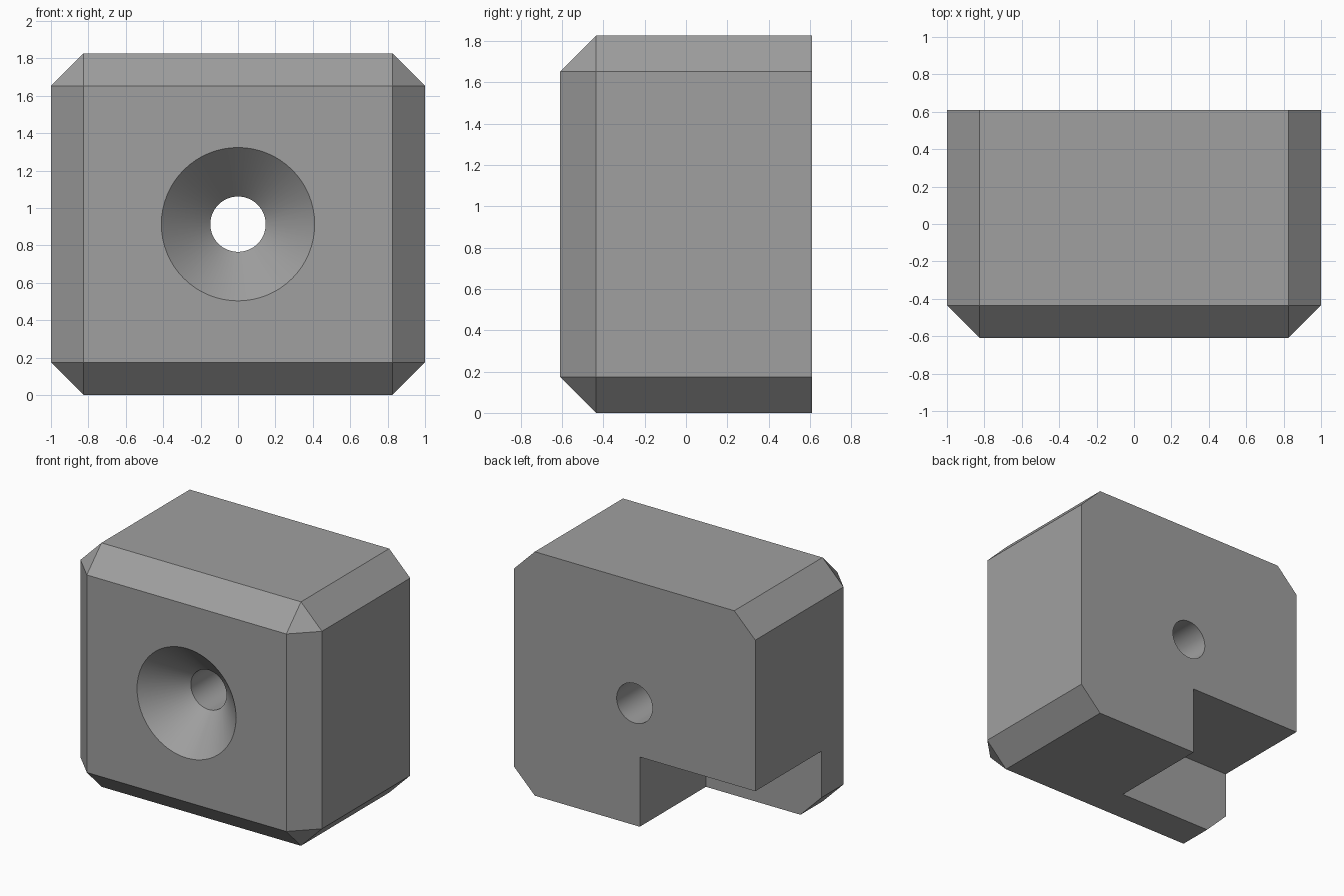
import bpy, bmesh, math

if "Cube" in bpy.data.objects:
    bpy.data.objects.remove(bpy.data.objects["Cube"])

U = 2 / 11.5                      # design unit
W, D, H = 2.0, 7 * U, 10.5 * U    # overall size
FRONT, BACK = -D / 2, D / 2


def new_object(name, bm):
    bmesh.ops.recalc_face_normals(bm, faces=bm.faces[:])
    mesh = bpy.data.meshes.new(name)
    bm.to_mesh(mesh)
    bm.free()
    obj = bpy.data.objects.new(name, mesh)
    bpy.context.collection.objects.link(obj)
    return obj


def box(lo, hi):
    bm = bmesh.new()
    bmesh.ops.create_cube(bm, size=1)
    for v in bm.verts:
        v.co = [(a + b) / 2 + c * (b - a) for a, b, c in zip(lo, hi, v.co)]
    return bm


def cut(target, cutter):
    mod = target.modifiers.new("cut", 'BOOLEAN')
    mod.operation = 'DIFFERENCE'
    mod.solver = 'EXACT'
    mod.object = cutter
    bpy.context.view_layer.objects.active = target
    bpy.ops.object.modifier_apply(modifier=mod.name)
    bpy.data.objects.remove(cutter, do_unlink=True)


# Block, chamfered on every edge except those around the flat back
bm = box((-W / 2, FRONT, 0), (W / 2, BACK, H))
edges = [e for e in bm.edges if any(v.co.y < 0 for v in e.verts)]
bmesh.ops.bevel(bm, geom=edges, offset=U, offset_type='OFFSET',
                segments=1, profile=0.5, affect='EDGES')
block = new_object("block", bm)

# Rectangular notch in the lower back corner
cut(block, new_object("notch_cutter", box(
    (-1.2, BACK - 4.5 * U, -0.2), (-1 + 5.5 * U, BACK + 0.2, 3 * U))))

# Countersunk screw hole, front to back
R_OUT, R_IN, SIDES = 0.41, 0.148, 64
profile = [(FRONT - 0.1, R_OUT + 0.1), (FRONT + R_OUT - R_IN, R_IN), (BACK + 0.1, R_IN)]
bm = bmesh.new()
rings = [[bm.verts.new((r * math.cos(2 * math.pi * i / SIDES), y,
                        H / 2 + r * math.sin(2 * math.pi * i / SIDES)))
          for i in range(SIDES)] for y, r in profile]
for a, b in zip(rings, rings[1:]):
    for i in range(SIDES):
        j = (i + 1) % SIDES
        bm.faces.new((a[i], a[j], b[j], b[i]))
bm.faces.new(rings[0])
bm.faces.new(rings[-1])
cut(block, new_object("hole_cutter", bm))

# Single grey colour
grey = bpy.data.materials.new("grey")
grey.diffuse_color = (0.35, 0.35, 0.35, 1)
grey.use_nodes = True
grey.node_tree.nodes["Principled BSDF"].inputs["Base Color"].default_value = grey.diffuse_color
block.data.materials.clear()
block.data.materials.append(grey)

# Smooth hole walls, crisp chamfers
bpy.ops.object.select_all(action='DESELECT')
block.select_set(True)
bpy.context.view_layer.objects.active = block
bpy.ops.object.shade_smooth_by_angle(angle=math.radians(25))
